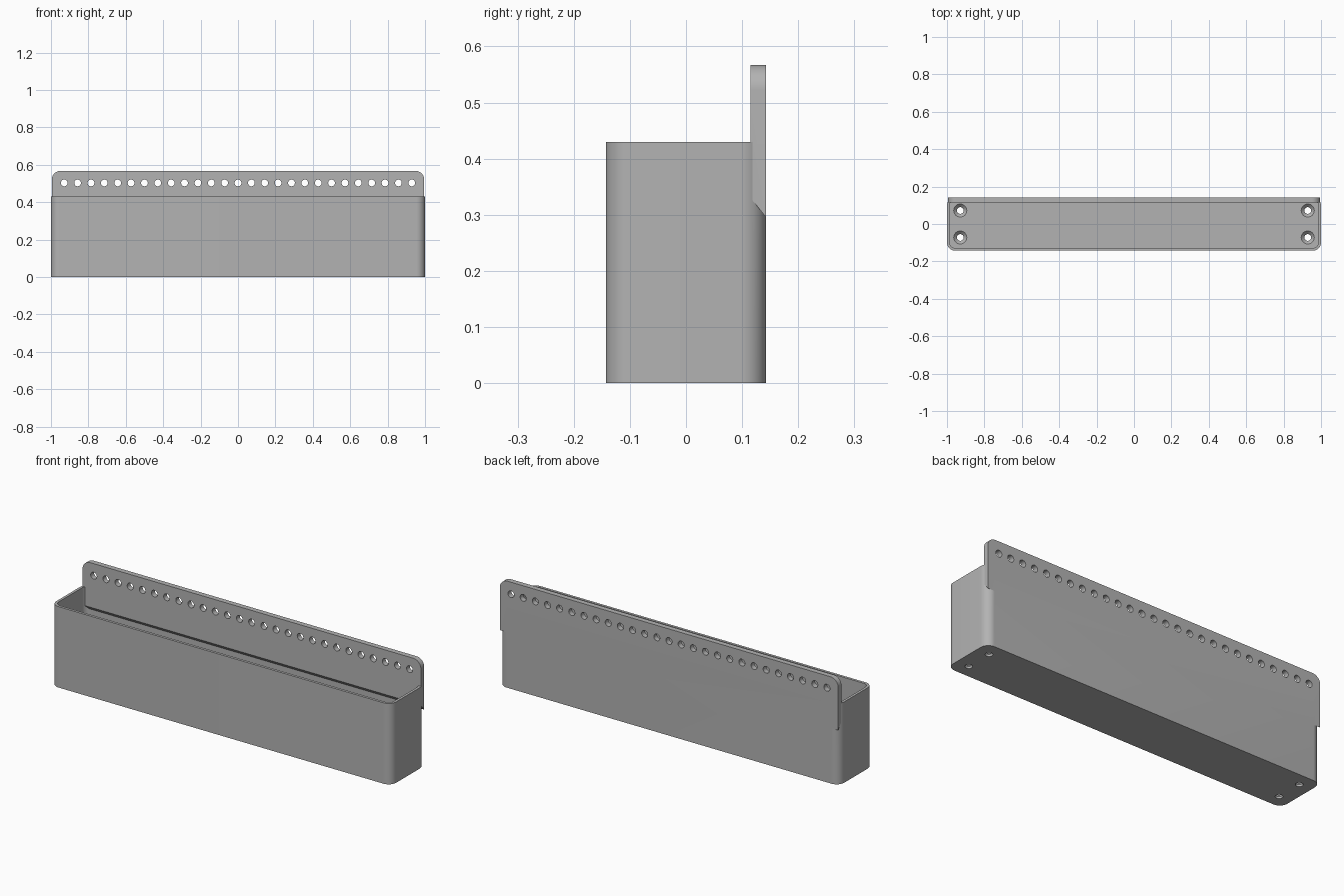
import bpy, bmesh, math
from mathutils import Matrix, Vector

old = bpy.data.objects.get("Cube")
if old:
    bpy.data.objects.remove(old, do_unlink=True)

HALF_X, HALF_Y, HEIGHT, TOP = 1.0, 0.143, 0.43, 0.567
WALL, FLOOR, CORNER = 0.014, 0.028, 0.045
PLATE_FRONT = 0.115
HOLE_R, SINK_R, HOLE_X = 0.018, 0.035, 0.929

grey = bpy.data.materials.new("grey_plastic")
grey.use_nodes = True
colour = (0.45, 0.45, 0.45, 1)
grey.diffuse_color = colour
grey.node_tree.nodes["Principled BSDF"].inputs["Base Color"].default_value = colour


def make_object(name, bm):
    bmesh.ops.recalc_face_normals(bm, faces=bm.faces)
    mesh = bpy.data.meshes.new(name)
    bm.to_mesh(mesh)
    bm.free()
    obj = bpy.data.objects.new(name, mesh)
    bpy.context.collection.objects.link(obj)
    mesh.materials.append(grey)
    return obj


def outline(x0, x1, y0, y1, low_r, high_r, steps=12):
    """Rectangle with separate radii for its lower and upper corners."""
    corners = [(x1, y1, -1, -1, high_r, 0), (x0, y1, 1, -1, high_r, 1),
               (x0, y0, 1, 1, low_r, 2), (x1, y0, -1, 1, low_r, 3)]
    points = []
    for x, y, sx, sy, r, quarter in corners:
        count = steps if r else 0
        for i in range(count + 1):
            a = math.pi / 2 * (quarter + (i / count if count else 0))
            points.append((x + sx * r + r * math.cos(a), y + sy * r + r * math.sin(a)))
    return points


def prism(points, depth):
    """Extrude a flat outline upward from z = 0."""
    bm = bmesh.new()
    face = bm.faces.new([bm.verts.new((x, y, 0)) for x, y in points])
    made = bmesh.ops.extrude_face_region(bm, geom=[face])["geom"]
    verts = [v for v in made if isinstance(v, bmesh.types.BMVert)]
    bmesh.ops.translate(bm, verts=verts, vec=(0, 0, depth))
    return bm


def cone(bm, centre, r1, r2, depth, turn=Matrix()):
    bmesh.ops.create_cone(bm, cap_ends=True, segments=32, radius1=r1, radius2=r2,
                          depth=depth, matrix=Matrix.Translation(Vector(centre)) @ turn)


def combine(target, tool, operation):
    """Apply a boolean and discard the tool."""
    tool.hide_render = True
    mod = target.modifiers.new("combine", 'BOOLEAN')
    mod.operation, mod.object, mod.solver = operation, tool, 'EXACT'
    bpy.context.view_layer.update()
    result = target.evaluated_get(bpy.context.evaluated_depsgraph_get())
    mesh = bpy.data.meshes.new_from_object(result)
    target.modifiers.clear()
    target.data = mesh
    bpy.data.objects.remove(tool, do_unlink=True)


# Open trough with rounded upright corners
trough = make_object("trough", prism(
    outline(-HALF_X, HALF_X, -HALF_Y, HALF_Y, CORNER, CORNER), HEIGHT))
x, y, r = HALF_X - WALL, HALF_Y - WALL, CORNER - WALL
bm = prism(outline(-x, x, -y, y, r, r), HEIGHT)
bmesh.ops.translate(bm, verts=bm.verts, vec=(0, 0, FLOOR))
combine(trough, make_object("cavity_cutter", bm), 'DIFFERENCE')

# Back mounting plate with rounded top corners and a sloping underside
bm = prism(outline(-0.995, 0.995, 0.295, TOP, 0, CORNER), HALF_Y - PLATE_FRONT)
for v in bm.verts:
    px, pz, depth = v.co
    if depth > 0 and pz < 0.3:
        pz = 0.33
    v.co = (px, HALF_Y - depth, pz)
combine(trough, make_object("back_plate", bm), 'UNION')

# Row of holes through the plate
bm = bmesh.new()
turn = Matrix.Rotation(math.pi / 2, 4, 'X')
for i in range(27):
    cone(bm, (HOLE_X * (i / 13 - 1), 0.129, 0.503), HOLE_R, HOLE_R, 0.1, turn)
combine(trough, make_object("plate_hole_cutter", bm), 'DIFFERENCE')

# Countersunk screw holes in the floor
sink = SINK_R - HOLE_R
for name, r1, r2, z, depth in (
        ("screw_hole_cutter", HOLE_R, HOLE_R, 0.0, 0.1),
        ("countersink_cutter", HOLE_R, SINK_R + 0.002, FLOOR + 0.001 - sink / 2, sink + 0.002)):
    bm = bmesh.new()
    for sx in (-1, 1):
        for sy in (-1, 1):
            cone(bm, (sx * HOLE_X, sy * 0.072, z), r1, r2, depth)
    combine(trough, make_object(name, bm), 'DIFFERENCE')

# Smooth rounded surfaces, crisp edges
trough.name = "wall_mounted_trough"
bpy.ops.object.select_all(action='DESELECT')
trough.select_set(True)
bpy.context.view_layer.objects.active = trough
bpy.ops.object.shade_smooth_by_angle(angle=math.radians(25))
